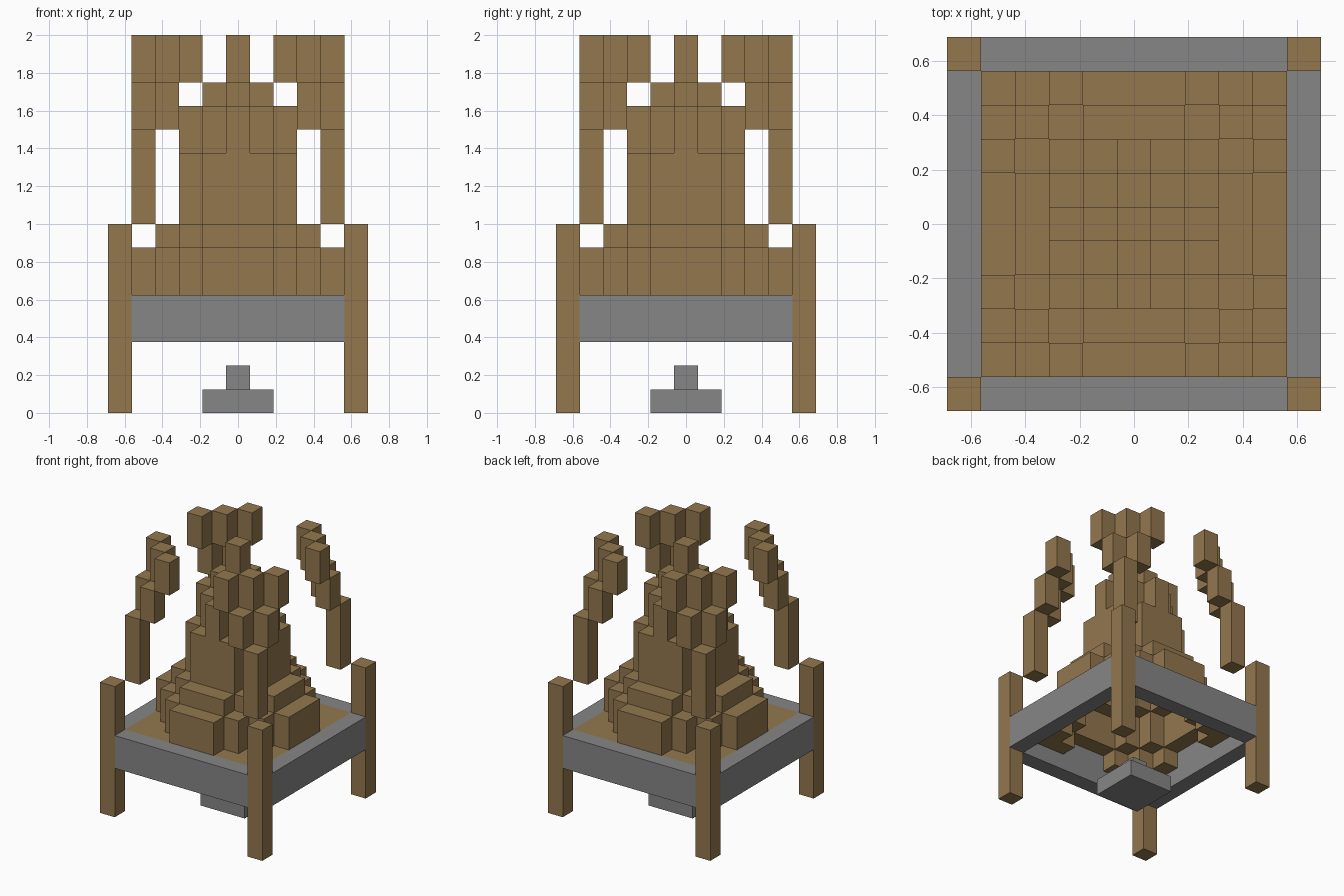
import bpy, bmesh, math
from mathutils import Vector

if "Cube" in bpy.data.objects:
    bpy.data.objects.remove(bpy.data.objects["Cube"], do_unlink=True)

U = 0.125  # edge length of one block


def material(name, colour):
    m = bpy.data.materials.new(name)
    m.use_nodes = True
    m.diffuse_color = colour
    bsdf = next(n for n in m.node_tree.nodes if n.type == 'BSDF_PRINCIPLED')
    bsdf.inputs["Base Color"].default_value = colour
    bsdf.inputs["Roughness"].default_value = 0.9
    return m


WOOD = material("brown", (0.29, 0.185, 0.076, 1))
STONE = material("grey", (0.24, 0.24, 0.24, 1))
SIDES = [Vector(d) for d in ((1, 0, 0), (-1, 0, 0), (0, 1, 0),
                             (0, -1, 0), (0, 0, 1), (0, 0, -1))]


def around(columns):
    """Repeat block columns at all four quarter turns."""
    cells = set()
    for x, y in columns:
        for _ in range(4):
            cells.add((x, y))
            x, y = -y, x
    return cells


def build(name, layers, mat):
    """Outer skin of blocks; each layer is (columns, bottom, top)."""
    cells = {(x, y, z) for cols, z0, z1 in layers
             for x, y in around(cols) for z in range(z0, z1)}
    bm = bmesh.new()
    for cell in sorted(cells):
        centre = Vector(cell) + Vector((0, 0, 0.5))
        for d in SIDES:
            if tuple(int(c) for c in Vector(cell) + d) in cells:
                continue
            u = Vector((d.y, d.z, d.x))
            v = d.cross(u)
            corners = (-u - v, u - v, u + v, v - u)
            bm.faces.new([bm.verts.new((centre + (d + c) / 2) * U)
                          for c in corners])
    bmesh.ops.remove_doubles(bm, verts=bm.verts, dist=0.001)
    bmesh.ops.dissolve_limit(bm, angle_limit=math.radians(1),
                             verts=bm.verts, edges=bm.edges)
    mesh = bpy.data.meshes.new(name)
    bm.to_mesh(mesh)
    bm.free()
    mesh.materials.append(mat)
    bpy.context.collection.objects.link(bpy.data.objects.new(name, mesh))


def row(x, reach):
    return [(x, y) for y in range(-reach, reach + 1)]


# Foot on the ground
build("foot", [(row(1, 1) + [(0, 0)], 0, 1), ([(0, 0)], 1, 2)], STONE)

# Square frame between four corner posts
build("frame", [(row(5, 4), 3, 5)], STONE)
build("corner_posts", [([(5, 5)], 0, 8)], WOOD)

# Floor filling the frame corners
build("floor_corners", [([(x, y) for x in (2, 3, 4) for y in (2, 3, 4)
                          if x + y > 5], 4, 5)], WOOD)

# Hollow stepped dome
build("dome", [
    (row(4, 1) + [(3, 2), (2, 3)], 5, 7),
    (row(3, 1) + [(2, 2)], 7, 8),
    (row(2, 1), 8, 11),
    ([(2, 0), (1, 1)], 11, 13),
    ([(1, 0)], 13, 14),
    ([(0, 0)], 14, 16),
], WOOD)

# Floating curved arms above each corner
build("corner_arms", [
    ([(4, 4)], 8, 12),
    ([(4, 3), (3, 4)], 12, 14),
    ([(4, 2), (3, 3), (2, 4)], 14, 16),
], WOOD)
